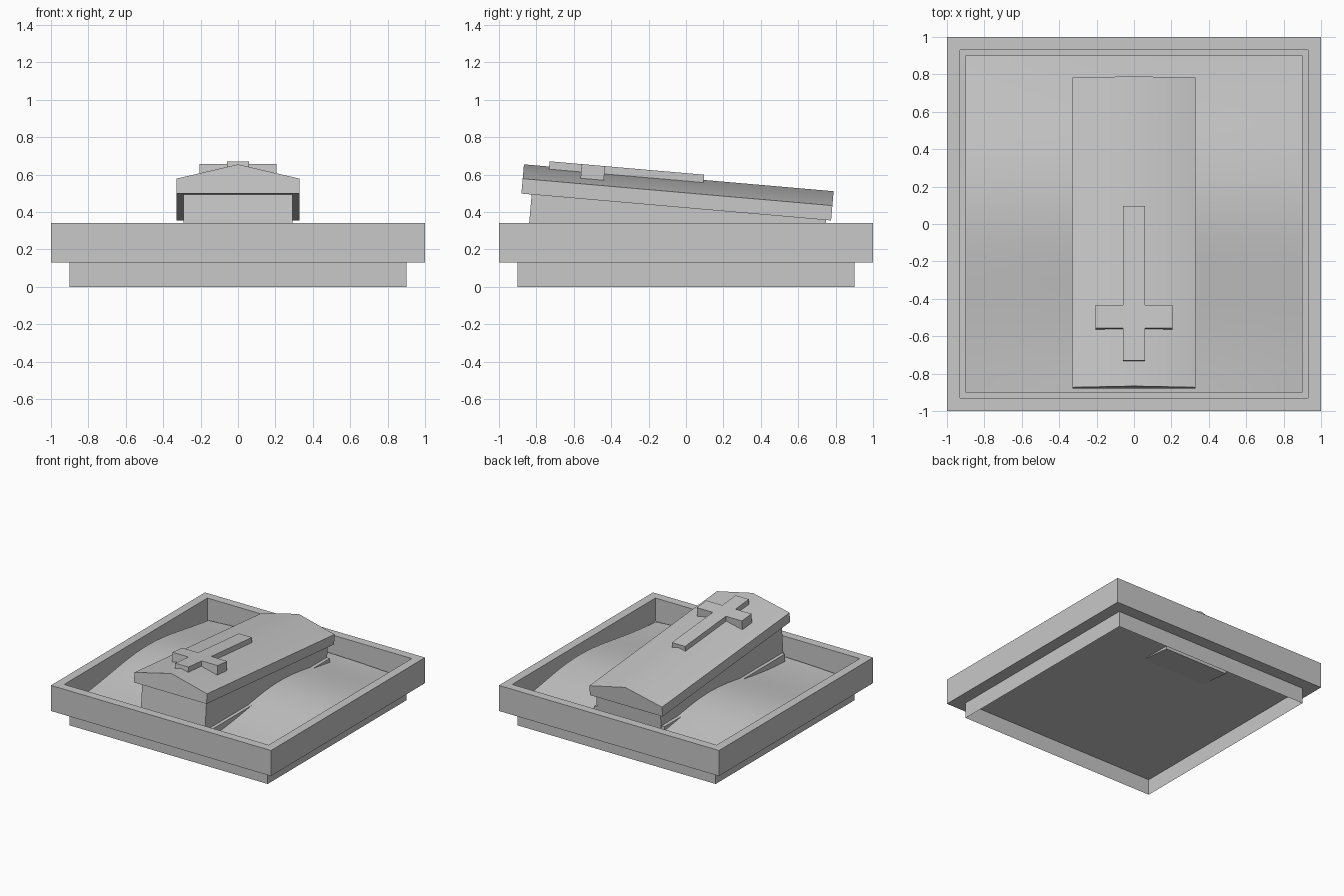
import bpy, bmesh, math
from mathutils import Matrix

cube = bpy.data.objects.get("Cube")
if cube:
    bpy.data.objects.remove(cube, do_unlink=True)

stone = bpy.data.materials.new("grey_stone")
stone.use_nodes = True
GREY = (0.58, 0.58, 0.58, 1)
stone.diffuse_color = GREY
stone.node_tree.nodes["Principled BSDF"].inputs["Base Color"].default_value = GREY


def finish(bm, name, matrix=None):
    bmesh.ops.recalc_face_normals(bm, faces=bm.faces)
    mesh = bpy.data.meshes.new(name)
    bm.to_mesh(mesh)
    bm.free()
    mesh.materials.append(stone)
    obj = bpy.data.objects.new(name, mesh)
    bpy.context.collection.objects.link(obj)
    if matrix:
        obj.matrix_world = matrix
    return obj


def smooth(obj):
    bpy.ops.object.select_all(action='DESELECT')
    obj.select_set(True)
    bpy.context.view_layer.objects.active = obj
    bpy.ops.object.shade_smooth_by_angle(angle=math.radians(30))


def box_mesh(x, y, z):
    """Box between the given (low, high) ranges."""
    bm = bmesh.new()
    bmesh.ops.create_cube(bm, size=1)
    for v in bm.verts:
        v.co = [r[0] if c < 0 else r[1] for r, c in zip((x, y, z), v.co)]
    return bm


def prism(points, axis_range, place):
    """Extrude an outline; place maps (a, b, depth) to a position."""
    bm = bmesh.new()
    lo, hi = axis_range
    face = bm.faces.new([bm.verts.new(place(a, b, lo)) for a, b in points])
    out = bmesh.ops.extrude_face_region(bm, geom=[face])
    shift = [q - p for p, q in zip(place(0, 0, lo), place(0, 0, hi))]
    bmesh.ops.translate(bm, vec=shift,
                        verts=[g for g in out["geom"] if isinstance(g, bmesh.types.BMVert)])
    bm.faces.ensure_lookup_table()
    return bm


# Foundation skirt, open below
bm = box_mesh((-0.9, 0.9), (-0.9, 0.9), (0, 0.13))
bmesh.ops.delete(bm, geom=[f for f in bm.faces if abs(f.normal.z) > 0.5],
                 context='FACES_ONLY')
finish(bm, "foundation")

# Tray with an upright rim
bm = box_mesh((-1, 1), (-1, 1), (0.13, 0.34))
top = max(bm.faces, key=lambda f: f.calc_center_median().z)
bmesh.ops.inset_region(bm, faces=[top], thickness=0.1)
well = bmesh.ops.extrude_discrete_faces(bm, faces=[top])["faces"][0]
for v in well.verts:
    v.co.z = 0.15
finish(bm, "tray")

# Soft mound of soil inside the tray
bm = bmesh.new()
bmesh.ops.create_grid(bm, x_segments=24, y_segments=24, size=0.9)
for v in bm.verts:
    x, y, _ = v.co
    swell = math.exp(-((y - 0.12) / 0.6) ** 2) * (1 - 0.25 * x * x)
    v.co.z = 0.185 + 0.11 * swell - 0.04 * x * x * y * y
smooth(finish(bm, "soil"))

# Plinth half buried in the soil
finish(box_mesh((-0.32, 0.32), (-0.83, 0.735), (0.14, 0.253)), "plinth")

# Coffin parts share one tilted frame, starting at the lid's lower front edge
tilt = Matrix.Translation((0, -0.88, 0.498)) @ Matrix.Rotation(math.radians(-4.96), 4, 'X')
finish(box_mesh((-0.292, 0.292), (0.055, 1.635), (-0.25, 0.01)), "coffin_body", tilt)

gable = [(-0.33, 0), (0.33, 0), (0.33, 0.08), (0, 0.157), (-0.33, 0.08)]
smooth(finish(prism(gable, (0, 1.662), lambda a, b, d: (a, d, b)), "coffin_lid", tilt))

# Raised cross on the lid
half = [(0.06, 0.135), (0.06, 0.308), (0.205, 0.308),
        (0.205, 0.433), (0.06, 0.433), (0.06, 0.965)]
cross = half + [(-a, b) for a, b in reversed(half)]
finish(prism(cross, (0.097, 0.185), lambda a, b, d: (a, b, d)), "lid_cross", tilt)
